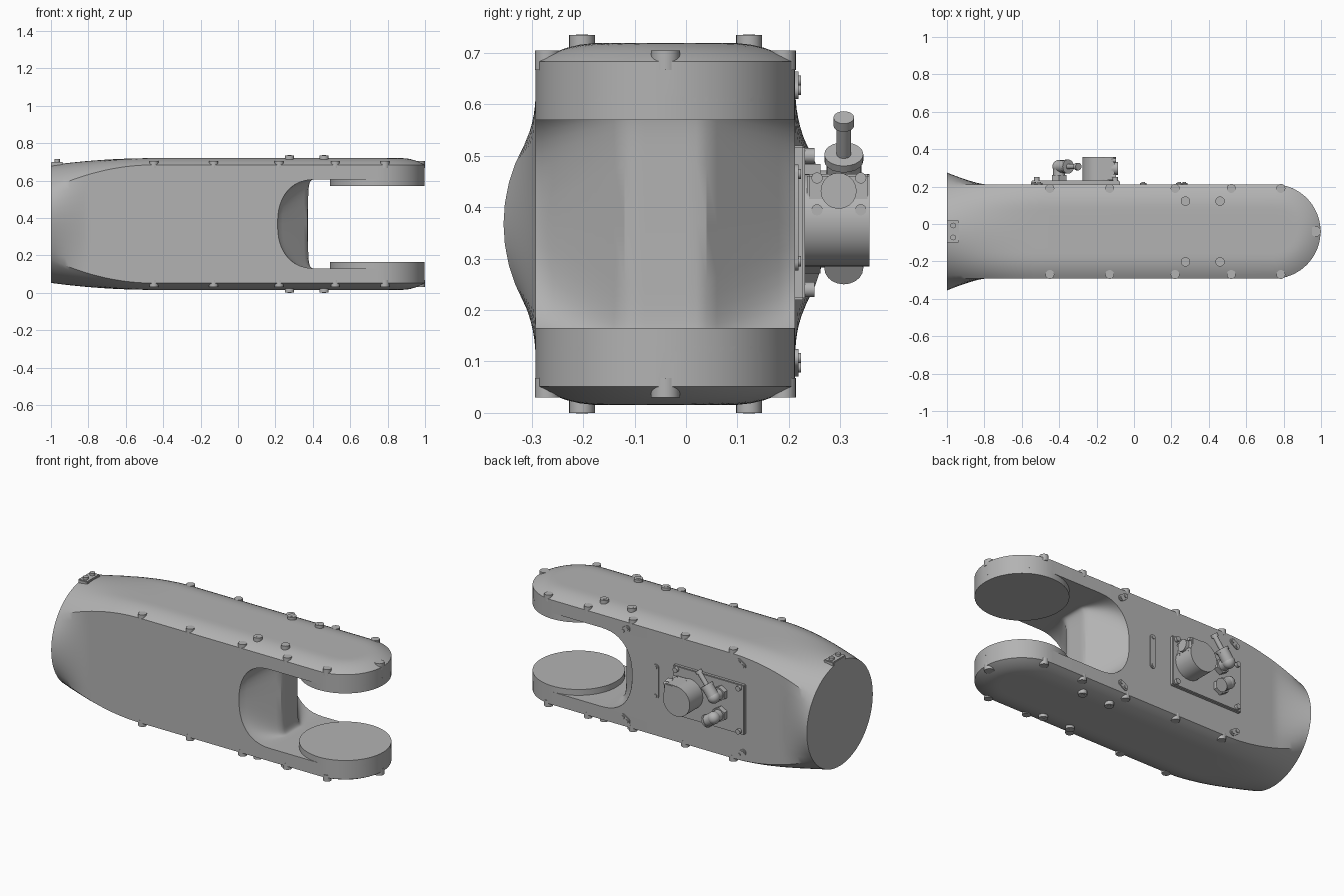
import bpy, bmesh, math
from mathutils import Vector

if "Cube" in bpy.data.objects:
    bpy.data.objects.remove(bpy.data.objects["Cube"], do_unlink=True)

CY, CZ = -0.04, 0.3675      # axis of the link
W, R_END = 0.2525, 0.315    # half width, radius of the round flange
X_PIVOT = 0.745
BACK = CY + W

grey = bpy.data.materials.new("cast grey")
grey.use_nodes = True
grey.diffuse_color = (0.45, 0.45, 0.45, 1)
grey.node_tree.nodes["Principled BSDF"].inputs["Base Color"].default_value = (0.45, 0.45, 0.45, 1)


def finish(name, bm, angle=30):
    bmesh.ops.recalc_face_normals(bm, faces=bm.faces)
    mesh = bpy.data.meshes.new(name)
    bm.to_mesh(mesh)
    bm.free()
    mesh.materials.append(grey)
    ob = bpy.data.objects.new(name, mesh)
    bpy.context.collection.objects.link(ob)
    smooth(ob, angle)
    return ob


def smooth(ob, angle=30):
    bpy.ops.object.select_all(action='DESELECT')
    ob.select_set(True)
    bpy.context.view_layer.objects.active = ob
    bpy.ops.object.shade_smooth_by_angle(angle=math.radians(angle))


def loft(name, rings):
    bm = bmesh.new()
    loops = [[bm.verts.new(p) for p in ring] for ring in rings]
    for a, b in zip(loops, loops[1:]):
        for i in range(len(a)):
            j = (i + 1) % len(a)
            bm.faces.new((a[i], a[j], b[j], b[i]))
    bm.faces.new(loops[0])
    bm.faces.new(loops[-1])
    return finish(name, bm)


def rod(name, start, end, r, sides=20, r2=None):
    a, b = Vector(start), Vector(end)
    bm = bmesh.new()
    bmesh.ops.create_cone(bm, cap_ends=True, segments=sides, radius1=r,
                          radius2=r if r2 is None else r2, depth=(b - a).length)
    rot = (b - a).to_track_quat('Z', 'Y').to_matrix()
    bmesh.ops.rotate(bm, matrix=rot, verts=bm.verts)
    bmesh.ops.translate(bm, vec=(a + b) / 2, verts=bm.verts)
    return finish(name, bm, 40)


def box(name, lo, hi, bevel=0.004):
    lo, hi = Vector(lo), Vector(hi)
    bm = bmesh.new()
    bmesh.ops.create_cube(bm, size=1)
    bmesh.ops.scale(bm, vec=hi - lo, verts=bm.verts)
    bmesh.ops.translate(bm, vec=(lo + hi) / 2, verts=bm.verts)
    bmesh.ops.bevel(bm, geom=bm.edges[:], offset=bevel, segments=2, affect='EDGES')
    return finish(name, bm)


def ball(name, centre, r):
    bm = bmesh.new()
    bmesh.ops.create_uvsphere(bm, u_segments=20, v_segments=12, radius=r)
    bmesh.ops.translate(bm, vec=centre, verts=bm.verts)
    return finish(name, bm, 60)


def oval_tab(name, x, z, half, r, tilt, thick=0.008):
    # flat rounded bar on the back wall with a screw at each end
    bm = bmesh.new()
    d = Vector((math.cos(tilt), 0, math.sin(tilt)))
    n = Vector((-d.z, 0, d.x))
    ring = []
    for i in range(24):
        a = 2 * math.pi * (i + 0.5) / 24
        side = half if math.cos(a) > 0 else -half
        p = d * (r * math.cos(a) + side) + n * (r * math.sin(a))
        ring.append(bm.verts.new(p + Vector((x, BACK - 0.002, z))))
    f = bm.faces.new(ring)
    ext = bmesh.ops.extrude_face_region(bm, geom=[f])
    bmesh.ops.translate(bm, vec=(0, thick, 0),
                        verts=[v for v in ext["geom"] if isinstance(v, bmesh.types.BMVert)])
    finish(name, bm)
    for s in (-1, 1):
        p = d * half * s + Vector((x, BACK, z))
        rod(name + "_screw", p, p + Vector((0, 0.011, 0)), r * 0.55, 12)


# Main casting: round flange blending into a flat-sided box with domed lids
def lid(r):
    return 0.352 - 0.036 * max(0, (r - 0.13) / (W - 0.13)) ** 2


def section(x):
    s = min(1, (x + 1) / 0.55)
    s = s * (2 - s)
    flare = max(0, 1 - (x + 1) / 0.2) ** 1.3
    dx = max(0, x - X_PIVOT)
    w = math.sqrt(W * W - dx * dx)
    corner = math.acos(W / R_END)
    half = []
    for i in range(10):                          # side wall, going up
        a = corner * (2 * i / 10 - 1)
        y = w + (R_END * math.cos(a) - W) * flare
        flat = (2 * i / 10 - 1) * lid(W)
        half.append((y, R_END * math.sin(a) * (1 - s) + flat * s))
    for i in range(20):                          # lid, crossing over
        a = corner + (math.pi - 2 * corner) * i / 20
        y = math.cos(a) / math.cos(corner) * w
        z = R_END * math.sin(a) * (1 - s) + lid(math.hypot(dx, y)) * s
        half.append((y, z))
    pts = half + [(-y, -z) for y, z in half]
    return [(x, CY + y, CZ + z) for y, z in pts]


xs = [-1 + 0.55 * i / 22 for i in range(23)] + [0.1, X_PIVOT]
xs += [X_PIVOT + W * math.sin(math.radians(a)) for a in range(6, 88, 5)]
body = loft("arm_casting", [section(x) for x in xs])


# Fork opening, scooped wider towards both side walls
def gap(dy):
    u = min(1, max(0, (abs(dy) - 0.075) / (W - 0.075)))
    left, right, n = 0.375 - 0.168 * u, 0.43 - 0.01 * u, 6 - 3.7 * u ** 0.6
    ring = [(1.3, 0.238)]
    for i in range(25):
        a = math.pi / 2 * (1 - i / 12)
        c, t = abs(math.cos(a)) ** (2 / n), abs(math.sin(a)) ** (2 / n)
        ring.append((right - (right - left) * c, math.copysign(0.238 * t, a)))
    ring.append((1.3, -0.238))
    return [(x, CY + dy, CZ + z) for x, z in ring]


cutter = loft("fork_cutter", [gap(-0.32 + 0.64 * i / 32) for i in range(33)])
cutter.hide_render = True
cut = body.modifiers.new("fork", 'BOOLEAN')
cut.operation, cut.solver, cut.object = 'DIFFERENCE', 'EXACT', cutter
bpy.context.view_layer.objects.active = body
bpy.ops.object.modifier_apply(modifier=cut.name)
bpy.data.objects.remove(cutter, do_unlink=True)
smooth(body)

# Pivot pads and lid bolts, mirrored top and bottom
for side, up in (("upper", 1), ("lower", -1)):
    def at(x, dy, h):
        return (x, CY + dy, CZ + up * h)
    rod(side + "_pivot_pad", at(X_PIVOT, 0, 0.2025), at(X_PIVOT, 0, 0.25), W, 64)
    for s in (-1, 1):
        for x in (-0.45, -0.13, 0.22, 0.52, 0.785):
            rod(side + "_edge_bolt", at(x, s * 0.23, 0.3), at(x, s * 0.23, 0.338), 0.024)
        for x in (0.275, 0.46):
            rod(side + "_lid_bolt", at(x, s * 0.1625, 0.33), at(x, s * 0.1625, 0.3675), 0.025)
            rod(side + "_bolt_socket", at(x, s * 0.1625, 0.36), at(x, s * 0.1625, 0.3685), 0.012, 6)
    rod(side + "_nose_bolt", at(0.972, 0, 0.3), at(0.972, 0, 0.338), 0.028)

# Key plate on the flange
box("flange_key", (-1, -0.1, 0.66), (-0.935, 0.02, 0.7))
for y in (-0.072, -0.008):
    rod("flange_key_bolt", (-0.967, y, 0.69), (-0.967, y, 0.714), 0.015)

# Tabs on the back wall
for x, lean in ((0.255, 1), (-0.52, -1)):
    for up in (1, -1):
        oval_tab("corner_tab", x, CZ + up * 0.27, 0.016, 0.018, -lean * up * 0.6)
oval_tab("slot_cover", 0.05, 0.38, 0.085, 0.018, math.pi / 2)

# Service plate
box("service_plate", (-0.55, BACK - 0.01, 0.22), (-0.075, 0.232, 0.52))
for x in (-0.52, -0.1):
    for z in (0.24, 0.5):
        rod("plate_bolt", (x, 0.22, z), (x, 0.25, z), 0.015)

# Round connector with its side block
rod("connector_drum", (-0.185, 0.225, 0.375), (-0.185, 0.357, 0.375), 0.09, 40)
box("connector_block", (-0.19, 0.235, 0.385), (-0.105, 0.357, 0.465))
rod("connector_cap", (-0.12, 0.297, 0.432), (-0.085, 0.297, 0.432), 0.035)
for y in (0.255, 0.34):
    rod("connector_bolt", (-0.12, y, 0.395), (-0.095, y, 0.395), 0.011, 12)
    rod("connector_bolt", (-0.12, y, 0.457), (-0.095, y, 0.457), 0.011, 12)


# Elbow fittings
def elbow(name, x, z, direction, length):
    d = Vector(direction).normalized()
    p = Vector((x, 0.307, z))
    rod(name + "_nut", (x, 0.225, z), (x, 0.262, z), 0.044, 6)
    rod(name + "_neck", (x, 0.25, z), p, 0.032)
    ball(name + "_bend", p, 0.036)
    rod(name + "_arm", p, p + d * length, 0.034)
    rod(name + "_collar", p + d * length * 0.8, p + d * length, 0.038)
    return p + d * length, d


tip, d = elbow("upper_elbow", -0.4, 0.44, (0.5, 0, 0.65), 0.08)
rod("plug_stem", tip, tip + d * 0.08, 0.014)
rod("plug_head", tip + d * 0.07, tip + d * 0.09, 0.02)
elbow("lower_elbow", -0.4, 0.315, (0.6, 0, -0.4), 0.06)
